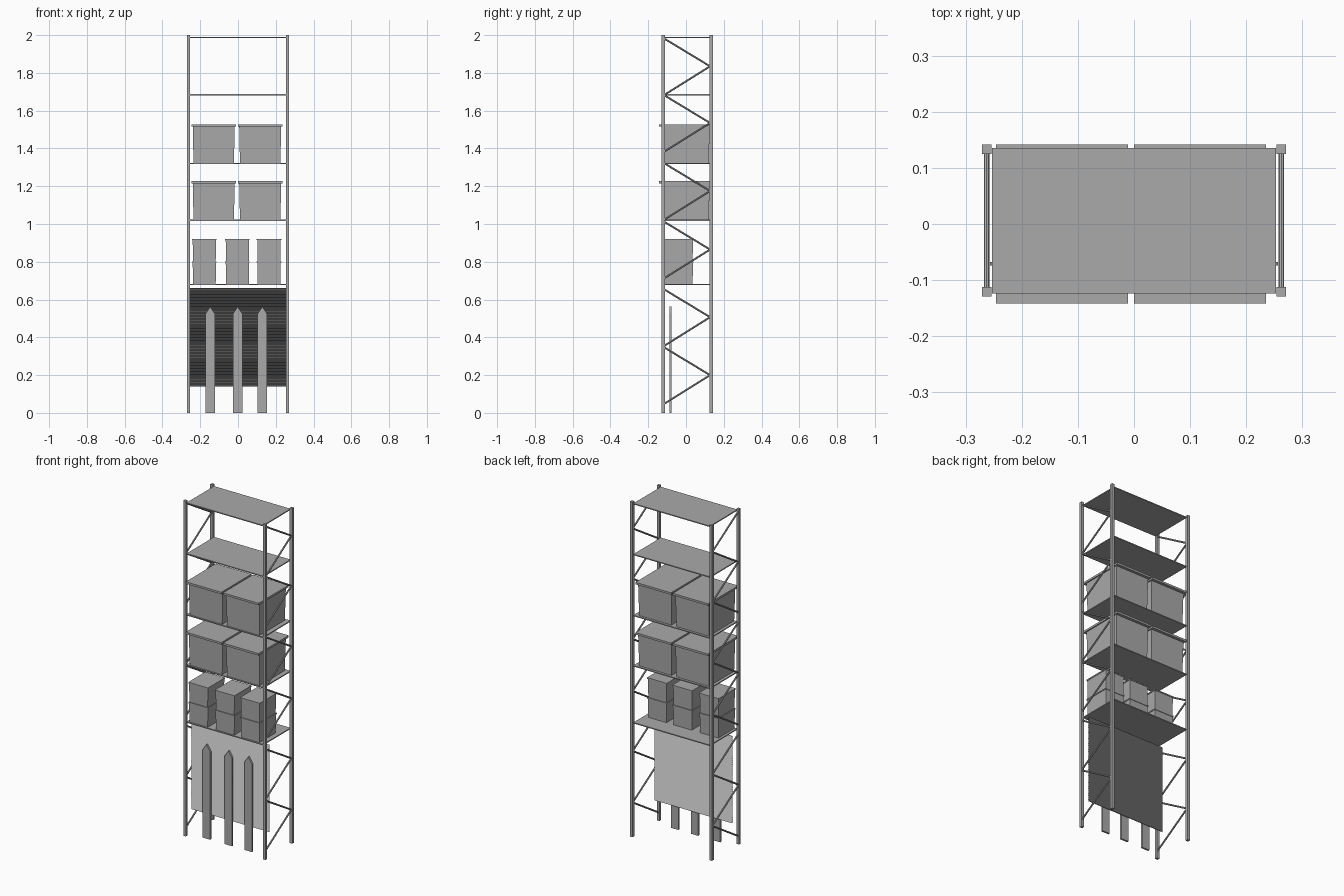
import bpy
import bmesh
from mathutils import Vector

cube = bpy.data.objects.get("Cube")
if cube:
    bpy.data.objects.remove(cube, do_unlink=True)

GREY = (0.4, 0.4, 0.4, 1)
grey = bpy.data.materials.new("plain_grey")
grey.use_nodes = True
grey.diffuse_color = GREY
grey.node_tree.nodes["Principled BSDF"].inputs["Base Color"].default_value = GREY


def finish(name, bm):
    bmesh.ops.recalc_face_normals(bm, faces=bm.faces)
    mesh = bpy.data.meshes.new(name)
    bm.to_mesh(mesh)
    bm.free()
    mesh.materials.append(grey)
    obj = bpy.data.objects.new(name, mesh)
    bpy.context.collection.objects.link(obj)
    return obj


def box(name, x, y, z, taper=0.0):
    """Box from (min, max) ranges; taper narrows the base on each side."""
    bm = bmesh.new()
    bmesh.ops.create_cube(bm, size=1)
    centre = Vector((sum(x) / 2, sum(y) / 2, sum(z) / 2))
    for v in bm.verts:
        inset = taper if v.co.z < 0 else 0
        v.co.x *= x[1] - x[0] - 2 * inset
        v.co.y *= y[1] - y[0] - 2 * inset
        v.co.z *= z[1] - z[0]
        v.co += centre
    return finish(name, bm)


def rod(name, a, b, radius):
    a, b = Vector(a), Vector(b)
    bm = bmesh.new()
    bmesh.ops.create_cone(bm, cap_ends=True, segments=8, radius1=radius,
                          radius2=radius, depth=(b - a).length)
    turn = (b - a).to_track_quat('Z', 'Y').to_matrix()
    for v in bm.verts:
        v.co = turn @ v.co + (a + b) / 2
    return finish(name, bm)


def extrude_profile(name, points, offset, closed=True):
    """Sweep a 3D outline along an offset, as a solid or an open sheet."""
    bm = bmesh.new()
    verts = [bm.verts.new(p) for p in points]
    if closed:
        geom = [bm.faces.new(verts)]
        geom = bmesh.ops.extrude_face_region(bm, geom=geom, use_keep_orig=True)["geom"]
    else:
        edges = [bm.edges.new(pair) for pair in zip(verts, verts[1:])]
        geom = bmesh.ops.extrude_edge_only(bm, edges=edges)["geom"]
    moved = [g for g in geom if isinstance(g, bmesh.types.BMVert)]
    bmesh.ops.translate(bm, verts=moved, vec=offset)
    return finish(name, bm)


# Uprights and zigzag side braces
FRONT, BACK, SIDE, HALF = -0.1205, 0.1335, 0.2625, 0.0085
for side, sx in (("right", -SIDE), ("left", SIDE)):
    for end, y in (("front", FRONT), ("back", BACK)):
        box(f"{end}_{side}_post", (sx - HALF, sx + HALF), (y - HALF, y + HALF), (0, 2))
    for top in (1.985, 1.685, 1.325, 1.015, 0.657, 0.35):
        rod(f"{side}_upper_brace", (sx, FRONT, top), (sx, BACK - 0.006, top - 0.15), 0.005)
        rod(f"{side}_lower_brace", (sx, BACK - 0.006, top - 0.15), (sx, FRONT, top - 0.305), 0.005)

# Shelves
for z in (0.68, 1.02, 1.32, 1.684, 1.987):
    box("shelf", (-0.253, 0.253), (-0.124, 0.135), (z - 0.003, z + 0.003))

# Large lidded bins, two per shelf
for z in (1.023, 1.323):
    for x in (-0.1285, 0.1175):
        box("large_bin", (x - 0.111, x + 0.111), (-0.122, 0.125), (z, z + 0.192), 0.004)
        box("large_bin_lid", (x - 0.1175, x + 0.1175), (-0.142, 0.142), (z + 0.192, z + 0.204))

# Small lidded bins, stacked in pairs
for x in (-0.178, -0.003, 0.164):
    for z in (0.683, 0.802):
        box("small_bin", (x - 0.062, x + 0.062), (-0.119, 0.037), (z, z + 0.112), 0.002)
        box("small_bin_lid", (x - 0.065, x + 0.065), (-0.122, 0.04), (z + 0.112, z + 0.119))

# Finely pleated hanging panel
pleats = 130
zigzag = [(-0.257, -0.074 if i % 2 else -0.068, 0.14 + 0.52 * i / (2 * pleats))
          for i in range(2 * pleats + 1)]
extrude_profile("pleated_panel", zigzag, (0.514, 0, 0), closed=False)

# Pointed slats in front of the panel
for x in (-0.147, -0.002, 0.129):
    outline = [(x - 0.0245, -0.088, 0), (x + 0.0245, -0.088, 0), (x + 0.0245, -0.088, 0.525),
               (x, -0.088, 0.562), (x - 0.0245, -0.088, 0.525)]
    extrude_profile("pointed_slat", outline, (0, 0.011, 0))
